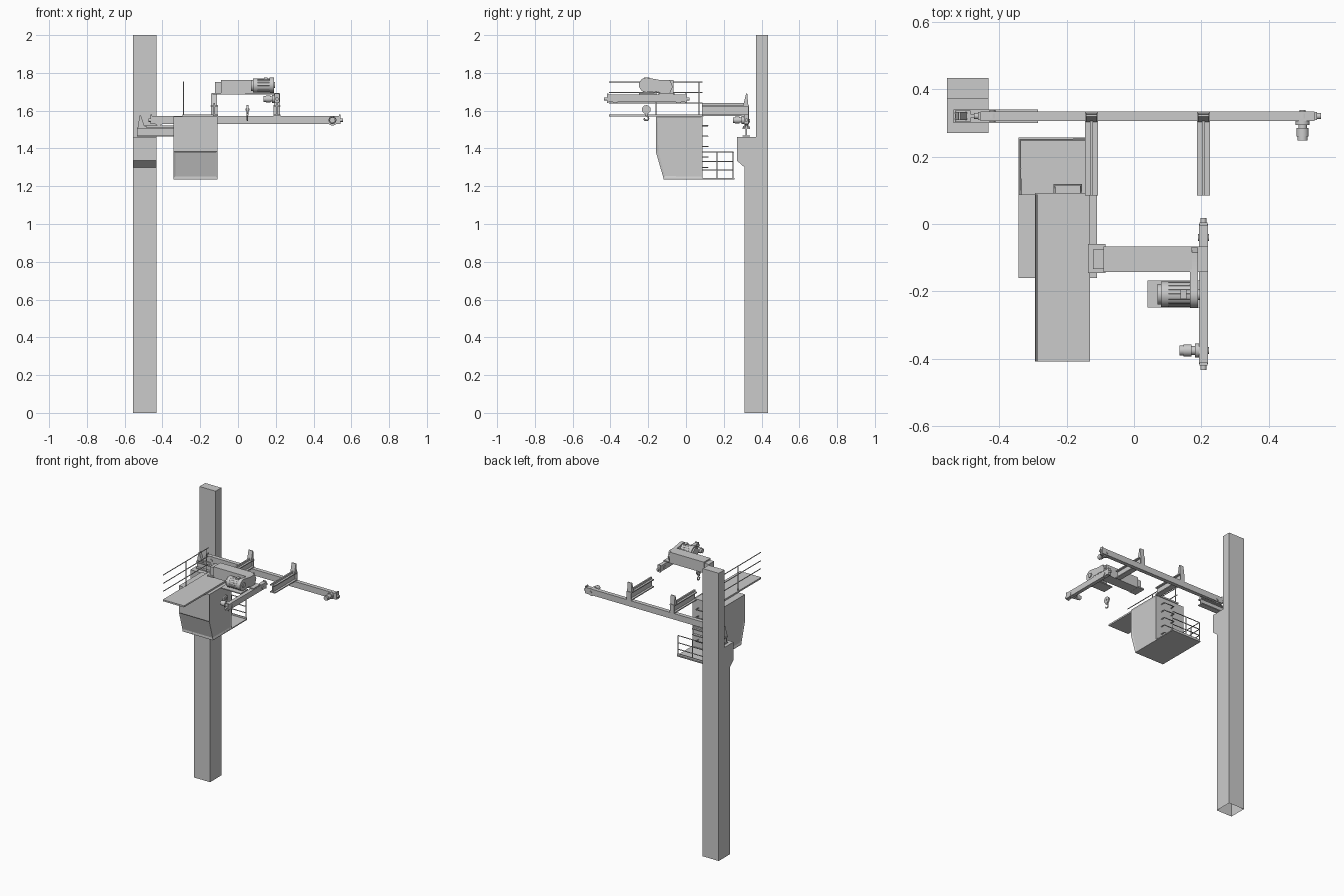
import bpy, bmesh, math
from mathutils import Vector

if "Cube" in bpy.data.objects:
    bpy.data.objects.remove(bpy.data.objects["Cube"])


def finish(name, bm, smooth=False):
    bmesh.ops.recalc_face_normals(bm, faces=bm.faces)
    me = bpy.data.meshes.new(name)
    bm.to_mesh(me)
    bm.free()
    ob = bpy.data.objects.new(name, me)
    bpy.context.collection.objects.link(ob)
    if smooth:
        bpy.ops.object.select_all(action='DESELECT')
        ob.select_set(True)
        bpy.context.view_layer.objects.active = ob
        bpy.ops.object.shade_smooth_by_angle(angle=math.radians(35))
    return ob


def prism(name, pts, axis, a, b, smooth=False):
    """Extrude a profile along an axis: x -> (y,z), y -> (x,z), z -> (x,y)."""
    put = {'x': lambda p, t: (t, p[0], p[1]),
           'y': lambda p, t: (p[0], t, p[1]),
           'z': lambda p, t: (p[0], p[1], t)}[axis]
    bm = bmesh.new()
    lo = [bm.verts.new(put(p, a)) for p in pts]
    hi = [bm.verts.new(put(p, b)) for p in pts]
    bm.faces.new(lo)
    bm.faces.new(hi)
    n = len(pts)
    for i in range(n):
        bm.faces.new((lo[i], lo[(i + 1) % n], hi[(i + 1) % n], hi[i]))
    return finish(name, bm, smooth)


def box(name, x0, x1, y0, y1, z0, z1):
    return prism(name, [(x0, y0), (x1, y0), (x1, y1), (x0, y1)], 'z', z0, z1)


def cyl(name, axis, c, r, a, b, n=24):
    pts = [(c[0] + r * math.cos(2 * math.pi * i / n), c[1] + r * math.sin(2 * math.pi * i / n))
           for i in range(n)]
    return prism(name, pts, axis, a, b, True)


def ibeam(name, axis, c, w, z0, z1, a, b, f=0.007, t=0.008):
    w, t = w / 2, t / 2
    half = [(w, z0), (w, z0 + f), (t, z0 + f), (t, z1 - f), (w, z1 - f), (w, z1)]
    pts = [(c + p, z) for p, z in half] + [(c - p, z) for p, z in reversed(half)]
    return prism(name, pts, axis, a, b)


def pipe(name, pts, r=0.003, res=1):
    cu = bpy.data.curves.new(name, 'CURVE')
    cu.dimensions = '3D'
    cu.bevel_depth, cu.bevel_resolution, cu.use_fill_caps = r, res, True
    sp = cu.splines.new('POLY')
    sp.points.add(len(pts) - 1)
    for p, co in zip(sp.points, pts):
        p.co = (*co, 1)
    ob = bpy.data.objects.new(name, cu)
    bpy.context.collection.objects.link(ob)
    return ob


def travel_motor(name, axis, c, face, sign):
    """Stepped gear motor standing out from a carriage face."""
    for part, r, s, e in (('flange', 0.021, 0, 0.012), ('neck', 0.013, 0.012, 0.022),
                          ('body', 0.018, 0.022, 0.046), ('fan_cover', 0.015, 0.046, 0.058)):
        cyl(f'{name}_{part}', axis, c, r, face + sign * s, face + sign * e)


# Column with corbel, open at the foot
col = prism('column', [(0.31, 0), (0.433, 0), (0.433, 2), (0.37, 2), (0.37, 1.46), (0.27, 1.46),
                       (0.27, 1.335), (0.31, 1.30)], 'x', -0.555, -0.432)
bm = bmesh.new()
bm.from_mesh(col.data)
bmesh.ops.delete(bm, geom=[f for f in bm.faces if f.calc_center_median().z < 0.001],
                 context='FACES_ONLY')
bm.to_mesh(col.data)
bm.free()

# Runway beam, rail and end stop
ibeam('runway_beam', 'x', 0.32, 0.04, 1.462, 1.51, -0.535, -0.285)
box('runway_rail', -0.53, -0.285, 0.314, 0.326, 1.51, 1.521)
box('runway_stop_base', -0.53, -0.485, 0.303, 0.337, 1.51, 1.518)
prism('runway_stop', [(-0.53, 1.518), (-0.495, 1.518), (-0.514, 1.575), (-0.52, 1.575)],
      'y', 0.308, 0.332)

# Long bridge end carriage with wheels, buffers and motor
box('bridge_carriage', -0.455, 0.535, 0.306, 0.334, 1.53, 1.572)
for x in (-0.42, 0.5):
    cyl('bridge_wheel', 'y', (x, 1.547), 0.026, 0.313, 0.327)
    cyl('bridge_wheel_axle', 'y', (x, 1.547), 0.009, 0.302, 0.338, 12)
for x, s in ((-0.455, -1), (0.535, 1)):
    box('bridge_buffer_plate', min(x, x + s * 0.008), max(x, x + s * 0.008),
        0.308, 0.332, 1.53, 1.58)
    cyl('bridge_buffer', 'x', (0.32, 1.55), 0.009, x, x + s * 0.02, 16)
travel_motor('bridge_motor', 'y', (0.5, 1.55), 0.306, -1)

# Two bridge girder stubs with rails and end stops
for x in (-0.126, 0.206):
    ibeam('bridge_girder', 'y', x, 0.038, 1.572, 1.628, 0.085, 0.332)
    box('trolley_rail', x - 0.005, x + 0.005, 0.085, 0.31, 1.628, 1.64)
    prism('girder_stop', [(0.303, 1.628), (0.33, 1.628), (0.324, 1.69), (0.318, 1.69)],
          'x', x - 0.016, x + 0.016)
    box('girder_end_plate', x - 0.017, x + 0.017, 0.328, 0.334, 1.572, 1.63)

# Operator cabin: sloped front, window panels inset on the sides and front
cab = prism('cabin', [(-0.119, 1.242), (0.087, 1.242), (0.087, 1.57), (-0.16, 1.57),
                      (-0.16, 1.383)], 'x', -0.342, -0.109)
bm = bmesh.new()
bm.from_mesh(cab.data)
bm.normal_update()
panes = [f for f in bm.faces if abs(f.normal.x) > 0.9 or (f.normal.y < -0.5 and f.normal.z < -0.1)]
for f in panes:
    bmesh.ops.inset_individual(bm, faces=[f], thickness=0.014, depth=-0.004)
bm.to_mesh(cab.data)
bm.free()

# Access platform behind the cabin with railing
box('access_platform', -0.342, -0.109, -0.119, 0.256, 1.236, 1.243)
xl, yr = -0.337, 0.25
for z in (1.285, 1.33, 1.38):
    pipe('platform_rail', [(xl, 0.087, z), (xl, yr, z), (-0.114, yr, z)])
for x, y in ((xl, 0.165), (xl, yr), (-0.226, yr), (-0.114, yr)):
    pipe('platform_post', [(x, y, 1.24), (x, y, 1.38)])
box('platform_toe_board', xl - 0.003, -0.109, yr - 0.002, yr + 0.002, 1.24, 1.255)

# Step irons up the back of the cabin
for i in range(5):
    z = 1.30 + i * 0.055
    pipe('step_iron', [(-0.236, 0.085, z), (-0.236, 0.116, z), (-0.157, 0.116, z),
                       (-0.157, 0.085, z)], 0.0035)

# Service deck on the cabin roof with railing
box('service_deck', -0.293, -0.13, -0.408, 0.092, 1.57, 1.581)
for z in (1.64, 1.695, 1.753):
    pipe('deck_rail', [(-0.289, -0.408, z), (-0.289, 0.088, z)])
for y in (0.07, -0.16):
    pipe('deck_post', [(-0.289, y, 1.575), (-0.289, y, 1.753)])

# Trolley end carriage with wheels, buffers and motor
box('trolley_carriage', 0.193, 0.219, -0.415, 0.0, 1.645, 1.685)
for y in (-0.375, -0.04):
    cyl('trolley_wheel', 'x', (y, 1.661), 0.021, 0.199, 0.213)
    cyl('trolley_wheel_axle', 'x', (y, 1.661), 0.011, 0.189, 0.223, 12)
for y, s in ((-0.415, -1), (0.0, 1)):
    cyl('trolley_buffer', 'y', (0.206, 1.662), 0.009, y, y + s * 0.018, 16)
    box('trolley_buffer_plate', 0.194, 0.218, y - 0.004, y + 0.004, 1.64, 1.69)
travel_motor('trolley_motor', 'x', (-0.375, 1.662), 0.193, -1)

# Hoist: bed plates, drum housing, end box, gearbox and motor
box('hoist_bed', -0.136, 0.219, -0.142, -0.067, 1.686, 1.693)
box('motor_bed', 0.04, 0.195, -0.248, -0.168, 1.686, 1.693)
box('drum_housing', -0.09, 0.172, -0.142, -0.067, 1.693, 1.762)
box('drum_end_flange', -0.136, -0.085, -0.146, -0.06, 1.685, 1.694)
box('drum_end_box', -0.122, -0.09, -0.134, -0.075, 1.694, 1.752)
gear = [(-0.21 + 0.039 * math.cos(math.radians(a)), 1.736 + 0.039 * math.sin(math.radians(a)))
        for a in range(75, 291, 15)]
gear += [(-0.15, 1.702), (-0.135, 1.693), (-0.085, 1.693), (-0.07, 1.727), (-0.085, 1.762), (-0.135, 1.762)]
prism('gearbox', gear, 'x', 0.166, 0.19, True)
cyl('gearbox_cap', 'x', (-0.21, 1.736), 0.016, 0.19, 0.196, 16)
mc = (-0.208, 1.733)
cyl('hoist_motor', 'x', mc, 0.036, 0.1, 0.168, 32)
cyl('hoist_motor_fan_cover', 'x', mc, 0.038, 0.08, 0.102, 32)
cyl('hoist_motor_end', 'x', mc, 0.030, 0.07, 0.08, 32)
for i in range(16):
    a = 2 * math.pi * i / 16
    pipe('motor_fin', [(x, mc[0] + 0.036 * math.cos(a), mc[1] + 0.036 * math.sin(a))
                       for x in (0.102, 0.166)], 0.0015, 0)
box('motor_terminal_box', 0.138, 0.156, -0.222, -0.194, 1.76, 1.776)

# Hook block: sheave, shank and hook
hx, hy = 0.05, -0.21
cyl('hook_sheave', 'x', (hy, 1.606), 0.023, hx - 0.005, hx + 0.005)
cyl('hook_sheave_pin', 'x', (hy, 1.606), 0.006, hx - 0.01, hx + 0.01, 12)
box('hook_shank', hx - 0.006, hx + 0.006, hy - 0.006, hy + 0.006, 1.574, 1.588)
arc = [(hx, hy + 0.012 * math.cos(math.radians(a)), 1.56 + 0.012 * math.sin(math.radians(a)))
       for a in range(90, -181, -30)]
pipe('hook', [(hx, hy, 1.585)] + arc, 0.004, 2)
